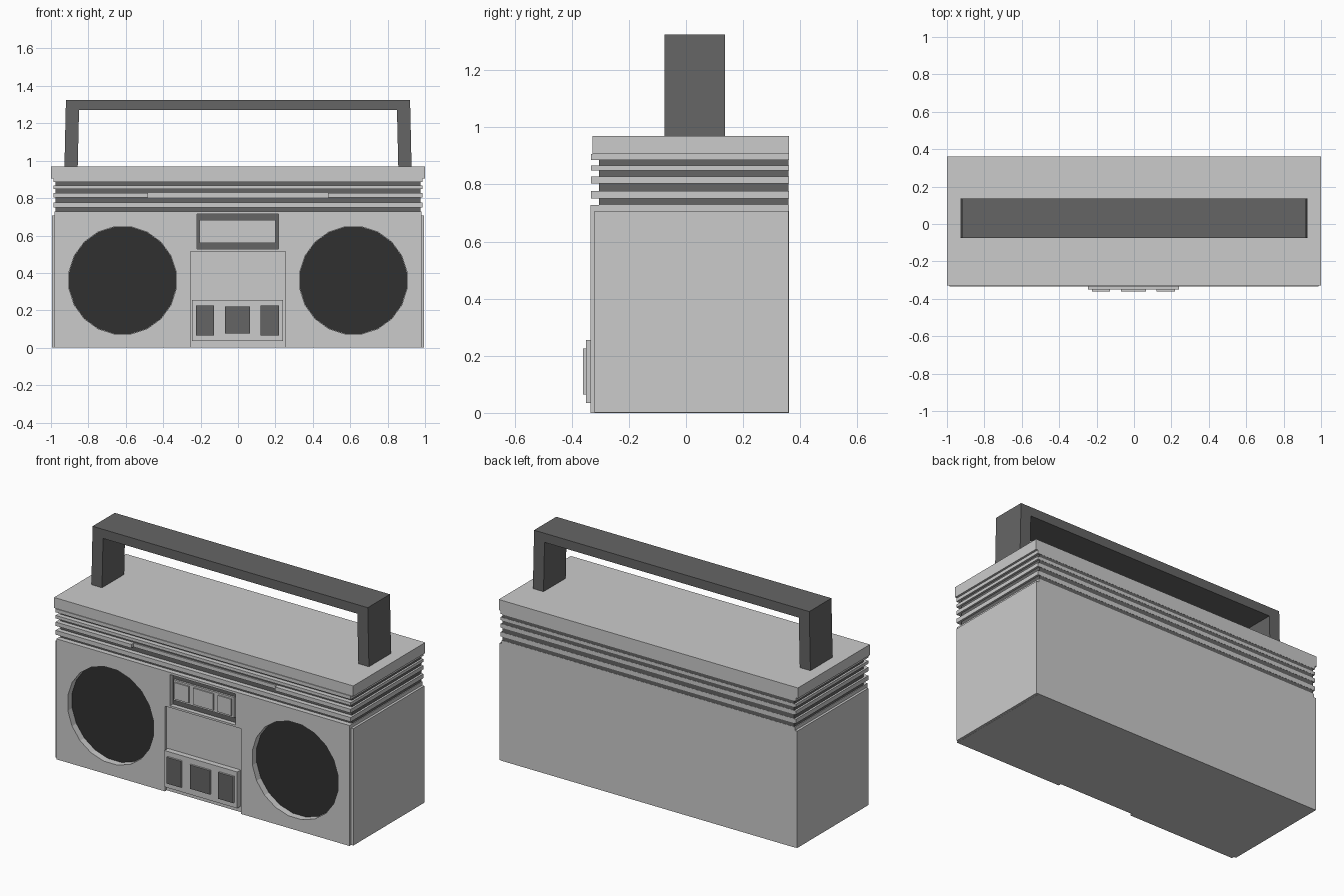
import bpy, bmesh, math

if "Cube" in bpy.data.objects:
    bpy.data.objects.remove(bpy.data.objects["Cube"])


def material(name, v):
    m = bpy.data.materials.new(name)
    m.diffuse_color = (v, v, v, 1)
    m.use_nodes = True
    m.node_tree.nodes["Principled BSDF"].inputs["Base Color"].default_value = m.diffuse_color
    return m


DARK = material("dark_plastic", 0.13)
BLACK = material("speaker_black", 0.03)


def finish(name, bm, mat=None):
    bmesh.ops.recalc_face_normals(bm, faces=bm.faces)
    me = bpy.data.meshes.new(name)
    bm.to_mesh(me)
    bm.free()
    ob = bpy.data.objects.new(name, me)
    bpy.context.collection.objects.link(ob)
    if mat:
        me.materials.append(mat)
    return ob


def box(name, x0, x1, y0, y1, z0, z1, mat=None):
    bm = bmesh.new()
    bmesh.ops.create_cube(bm, size=1)
    for v in bm.verts:
        v.co = (x1 if v.co.x > 0 else x0, y1 if v.co.y > 0 else y0, z1 if v.co.z > 0 else z0)
    return finish(name, bm, mat)


def prism(name, pts, y0, y1, mat=None):
    # extrude an x-z outline along y
    bm = bmesh.new()
    f = bm.faces.new([bm.verts.new((x, y0, z)) for x, z in pts])
    r = bmesh.ops.extrude_face_region(bm, geom=[f])
    for v in r["geom"]:
        if isinstance(v, bmesh.types.BMVert):
            v.co.y = y1
    return finish(name, bm, mat)


def circle(cx, cz, r, n=20):
    return [(cx + r * math.cos(2 * math.pi * (i + 0.5) / n),
             cz + r * math.sin(2 * math.pi * (i + 0.5) / n)) for i in range(n)]


def cut(ob, cutter):
    cutter.hide_render = True
    m = ob.modifiers.new("cut", 'BOOLEAN')
    m.operation, m.solver, m.object = 'DIFFERENCE', 'EXACT', cutter
    bpy.context.view_layer.objects.active = ob
    bpy.ops.object.modifier_apply(modifier=m.name)
    bpy.data.objects.remove(cutter)


FRONT, BACK = -0.335, 0.36

# main body with recesses for speakers, cassette door and display
body = box("body", -0.98, 0.98, FRONT, BACK, 0, 0.728)
for s in (-1, 1):
    cut(body, prism("speaker_cutter", circle(s * 0.617, 0.36, 0.29), -0.5, -0.29))
cut(body, box("door_cutter", -0.255, 0.255, -0.5, -0.317, -0.1, 0.515))
cut(body, box("display_cutter", -0.22, 0.217, -0.5, -0.305, 0.527, 0.715))

# speakers and side panels
for s, side in ((-1, "left"), (1, "right")):
    prism(side + "_speaker", circle(s * 0.617, 0.36, 0.289), -0.295, -0.28, BLACK)
    a, b = sorted((s * 0.97, s * 0.995))
    box(side + "_panel", a, b, -0.32, BACK - 0.001, 0.001, 0.707)

# display window with three keys
box("display_floor", -0.219, 0.216, -0.31, -0.295, 0.528, 0.714, DARK)
box("display_panel", -0.205, 0.2, -0.322, -0.3, 0.56, 0.683)
for i, (a, b) in enumerate(((-0.195, -0.1), (-0.07, 0.065), (0.095, 0.185))):
    box(f"display_key_{i}", a, b, -0.33, -0.31, 0.572, 0.672)

# button plate and grey buttons with dark front faces
box("button_plate", -0.247, 0.24, -0.35, -0.31, 0.035, 0.255)
for i, (a, b, c, d) in enumerate(((-0.225, -0.128, 0.065, 0.225),
                                  (-0.07, 0.065, 0.075, 0.22),
                                  (0.12, 0.22, 0.065, 0.225))):
    ob = box(f"button_{i}", a, b, -0.36, -0.34, c, d)
    ob.data.materials.append(None)
    ob.data.materials.append(DARK)
    for p in ob.data.polygons:
        p.material_index = 1 if p.normal.y < -0.5 else 0

# ribbed band: dark core with light fins
box("band_core", -0.975, 0.975, -0.305, BACK - 0.001, 0.72, 0.91, DARK)
for i, (a, b) in enumerate(((0.751, 0.777), (0.849, 0.867), (0.886, 0.907))):
    box(f"fin_{i}", -0.987, 0.987, -0.333, BACK, a, b)

# split fin with a set-back middle
w = 0.48
prof = [(-0.987, BACK), (-0.987, -0.333), (-w, -0.333), (-w, -0.313),
        (w, -0.313), (w, -0.333), (0.987, -0.333), (0.987, BACK)]
bm = bmesh.new()
f = bm.faces.new([bm.verts.new((x, y, 0.804)) for x, y in prof])
r = bmesh.ops.extrude_face_region(bm, geom=[f])
for v in r["geom"]:
    if isinstance(v, bmesh.types.BMVert):
        v.co.z = 0.827
finish("split_fin", bm)

# top cap
box("top_cap", -1, 1, -0.328, BACK, 0.906, 0.97)

# carrying handle
half = [(0.928, 0.968), (0.92, 1.325)]
inner = [(0.85, 1.27), (0.857, 0.968)]
outline = half + [(-x, z) for x, z in reversed(half)] + \
    [(-x, z) for x, z in reversed(inner)] + inner
prism("handle", outline, -0.075, 0.137, DARK)
